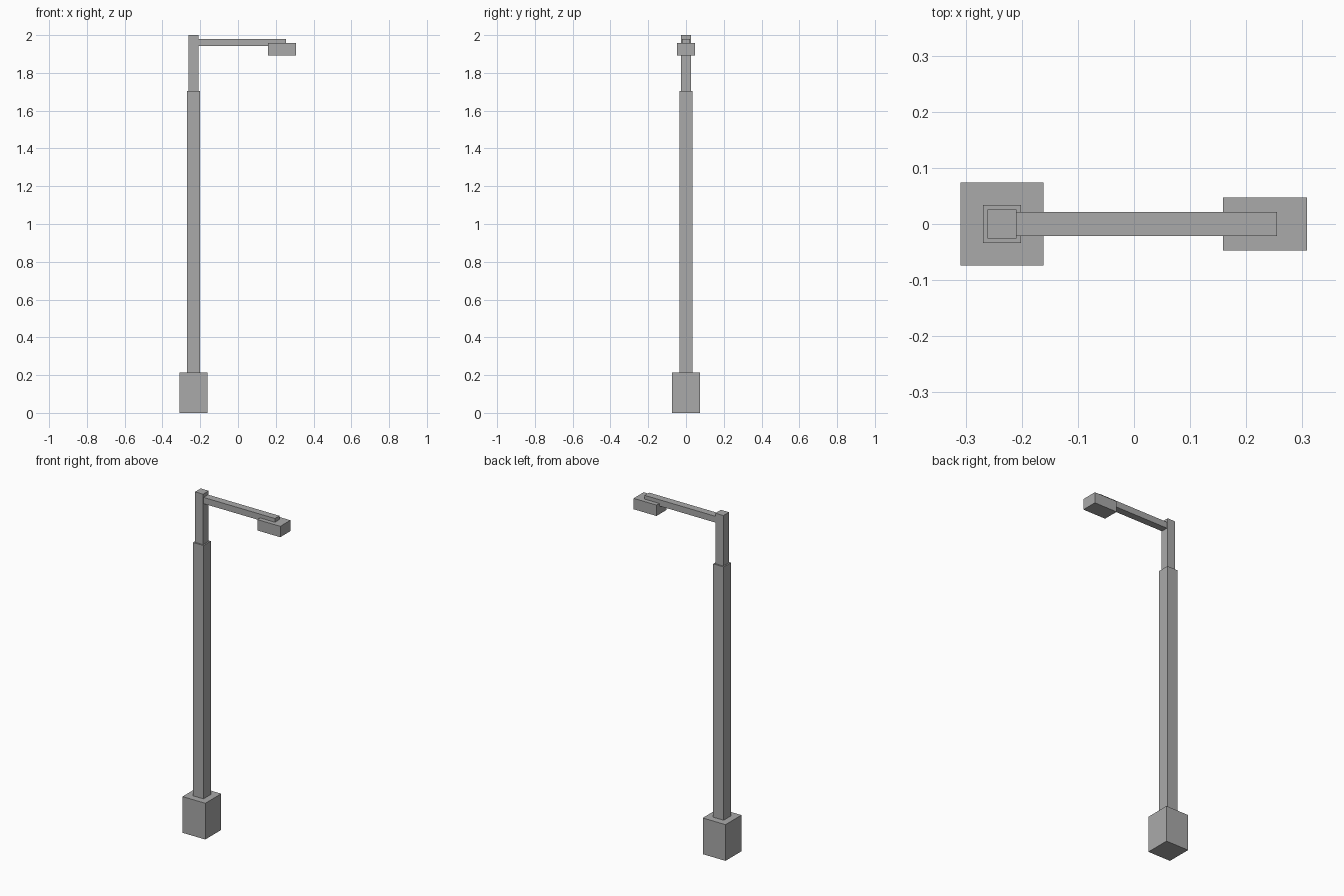
import bpy
import bmesh
from mathutils import Matrix, Vector

default = bpy.data.objects.get("Cube")
if default:
    bpy.data.objects.remove(default, do_unlink=True)

# Single flat colour
grey = bpy.data.materials.new("grey_metal")
grey.use_nodes = True
colour = (0.4, 0.4, 0.4, 1)
grey.diffuse_color = colour
grey.node_tree.nodes["Principled BSDF"].inputs["Base Color"].default_value = colour


def box(name, x, half_y, z):
    """Box spanning the x and z ranges, symmetric in y."""
    size = Vector((x[1] - x[0], 2 * half_y, z[1] - z[0]))
    centre = Vector(((x[0] + x[1]) / 2, 0, (z[0] + z[1]) / 2))
    bm = bmesh.new()
    bmesh.ops.create_cube(bm, size=1, matrix=Matrix.Diagonal(size).to_4x4())
    mesh = bpy.data.meshes.new(name)
    bm.to_mesh(mesh)
    bm.free()
    mesh.materials.append(grey)
    obj = bpy.data.objects.new(name, mesh)
    obj.location = centre
    bpy.context.collection.objects.link(obj)
    return obj


# Post: stacked square sections that step inwards
post_x = -0.235
for name, half, bottom, top in (
    ("base_block", 0.074, 0, 0.213),
    ("lower_post", 0.034, 0.213, 1.703),
    ("upper_post", 0.026, 1.703, 2),
):
    box(name, (post_x - half, post_x + half), half, (bottom, top))

# Side arm with the lamp head under its free end
box("arm", (-0.211, 0.255), 0.021, (1.942, 1.979))
box("lamp_head", (0.159, 0.308), 0.047, (1.893, 1.957))
